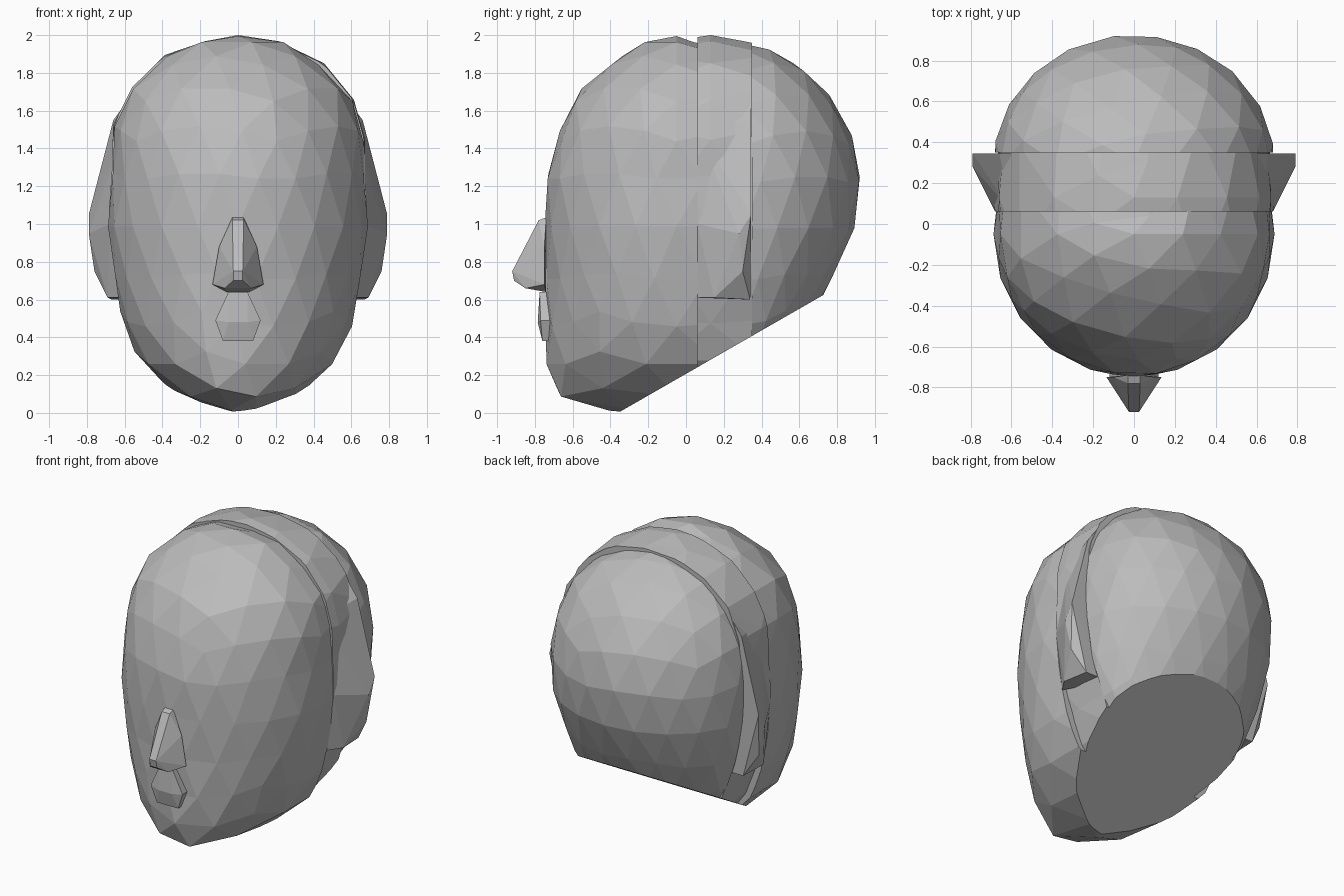
import bpy, bmesh, math
from mathutils import Vector

if "Cube" in bpy.data.objects:
    bpy.data.objects.remove(bpy.data.objects["Cube"])

grey = bpy.data.materials.new("plaster_grey")
grey.use_nodes = True
COLOUR = (0.5, 0.5, 0.5, 1)
grey.diffuse_color = COLOUR
grey.node_tree.nodes["Principled BSDF"].inputs["Base Color"].default_value = COLOUR

SEAM_FRONT, SEAM_BACK = 0.06, 0.35
JAW_POINT, JAW_NORMAL = Vector((0, -0.36, 0)), Vector((0, 0.574, -1))


def lerp(table, z):
    """Piecewise linear lookup in (height, value) pairs."""
    if z <= table[0][0]:
        return table[0][1]
    for (a, p), (b, q) in zip(table, table[1:]):
        if z <= b:
            return p + (q - p) * (z - a) / (b - a)
    return table[-1][1]


def finish(name, bm):
    bmesh.ops.recalc_face_normals(bm, faces=bm.faces)
    mesh = bpy.data.meshes.new(name)
    bm.to_mesh(mesh)
    bm.free()
    mesh.materials.append(grey)
    obj = bpy.data.objects.new(name, mesh)
    bpy.context.collection.objects.link(obj)
    return obj


def slice_off(bm, point, normal):
    geom = bm.verts[:] + bm.edges[:] + bm.faces[:]
    cut = bmesh.ops.bisect_plane(bm, geom=geom, plane_co=point, plane_no=normal,
                                 clear_outer=True)["geom_cut"]
    edges = [e for e in cut if isinstance(e, bmesh.types.BMEdge)]
    bmesh.ops.contextual_create(bm, geom=edges)


def skull_part(name, low, high, centre, width, front, rear, cuts):
    """Faceted ball reshaped by width and depth at each height, then sliced."""
    bm = bmesh.new()
    bmesh.ops.create_icosphere(bm, subdivisions=3, radius=1)
    for v in bm.verts:
        z = low + (high - low) * (v.co.z + 1) / 2
        r = math.hypot(v.co.x, v.co.y)
        ux, uy = (v.co.x / r, v.co.y / r) if r > 1e-4 else (0, 0)
        reach = lerp(rear, z) - centre if uy > 0 else centre - lerp(front, z)
        v.co = (1.015 * lerp(width, z) * ux, centre + reach * uy, z)
    for y, side in cuts:
        slice_off(bm, Vector((0, y, 0)), Vector((0, side, 0)))
    slice_off(bm, JAW_POINT, JAW_NORMAL)
    return finish(name, bm)


def hull(name, points, mirrored=True, side=1):
    """Convex solid around points, optionally with their mirror images."""
    bm = bmesh.new()
    for x, y, z in points:
        bm.verts.new((x * side, y, z))
        if mirrored:
            bm.verts.new((-x, y, z))
    bmesh.ops.convex_hull(bm, input=bm.verts[:])
    loose = [v for v in bm.verts if not v.link_faces]
    bmesh.ops.delete(bm, geom=loose, context="VERTS")
    return finish(name, bm)


# Face mask
skull_part("face", -0.02, 1.995, -0.05,
           [(-.02, .02), (.08, .3), (.23, .49), (.4, .58), (.6, .63), (.95, .68),
            (1.5, .65), (1.7, .58), (1.95, .3), (2, .05)],
           [(-.02, -.3), (.08, -.69), (.18, -.74), (1.2, -.75), (1.38, -.71),
            (1.65, -.61), (1.77, -.51), (1.95, -.27), (2, -.1)],
           [(0, .9), (1.8, .9), (1.95, .07), (2, -.03)],
           [(SEAM_FRONT, 1)])

# Band between the two seams
skull_part("middle_band", 0, 2, 0.13,
           [(0, .2), (.25, .47), (.42, .52), (.6, .6), (.95, .68), (1.5, .66),
            (1.7, .59), (1.85, .45), (1.95, .3), (2, .05)],
           [(0, -.9), (1.8, -.9), (1.95, -.2), (2, .1)],
           [(0, 1.2), (1.8, 1.2), (1.95, .4), (2, .16)],
           [(SEAM_FRONT, -1), (SEAM_BACK, 1)])

# Back of the head
skull_part("back_of_head", 0, 1.955, 0.3,
           [(0, .2), (.42, .52), (.6, .6), (.95, .67), (1.3, .68), (1.5, .64),
            (1.7, .54), (1.85, .38), (1.955, .1)],
           [(0, -.3)],
           [(0, .4), (.62, .73), (.82, .83), (1, .9), (1.28, .93), (1.5, .87),
            (1.7, .75), (1.83, .62), (1.92, .46), (1.955, .34)],
           [(SEAM_BACK, -1)])

# Ears, flaring backwards
ear = [(.6, .06, 1.5), (.68, .06, 1), (.63, .06, .61), (.63, .34, .6), (.69, .15, .61),
       (.76, .3, .75), (.79, .28, .95), (.79, .345, 1.05), (.66, .345, 1.55),
       (.55, .345, 1.7), (.4, .2, 1), (.5, .34, .6), (.67, .34, .6)]
for label, side in (("left", 1), ("right", -1)):
    hull(label + "_ear", ear, False, side)

# Nose and mouth
hull("nose", [(.03, -.74, 1.035), (.03, -.78, 1.02), (.1, -.75, .88), (.135, -.75, .68),
              (.025, -.92, .75), (.025, -.91, .7), (.07, -.85, .66), (.06, -.74, .64)])
hull("mouth", [(.05, -.775, .64), (.05, -.7, .64), (.12, -.77, .49), (.12, -.7, .49),
               (.08, -.76, .38), (.08, -.7, .38), (.05, -.785, .48)])
